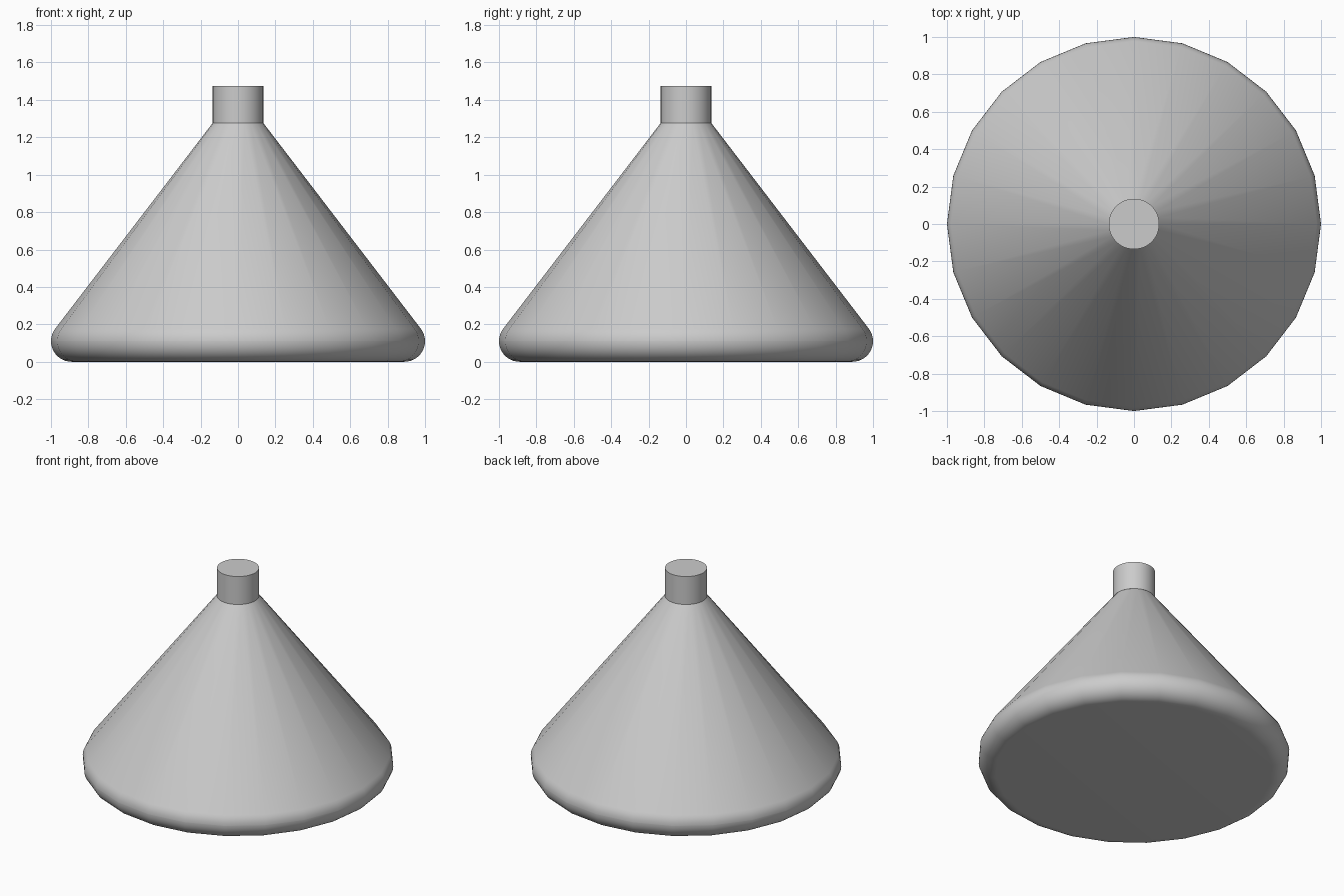
import bpy, bmesh
from math import sin, cos, pi, atan2, acos, hypot, radians

if "Cube" in bpy.data.objects:
    bpy.data.objects.remove(bpy.data.objects["Cube"])


def lathe(name, profile, sides):
    """Spin an (r, z) profile about z; the open ends are capped flat."""
    bm = bmesh.new()
    rings = [[bm.verts.new((r * cos(2 * pi * i / sides), r * sin(2 * pi * i / sides), z))
              for i in range(sides)] for r, z in profile]
    for low, high in zip(rings, rings[1:]):
        for i in range(sides):
            j = (i + 1) % sides
            bm.faces.new((low[i], low[j], high[j], high[i]))
    bm.faces.new(rings[0][::-1])
    bm.faces.new(rings[-1])
    mesh = bpy.data.meshes.new(name)
    bm.to_mesh(mesh)
    bm.free()
    obj = bpy.data.objects.new(name, mesh)
    bpy.context.collection.objects.link(obj)
    bpy.ops.object.select_all(action='DESELECT')
    obj.select_set(True)
    bpy.context.view_layer.objects.active = obj
    bpy.ops.object.shade_smooth_by_angle(angle=radians(35))
    return obj


neck_r, neck_z, top_z = 0.135, 1.277, 1.475
round_r = 0.11
cx, cz = 1 - round_r, round_r

# Conical body: 24 sides, rounded bottom rim tangent to the slope
dx, dz = neck_r - cx, neck_z - cz
end = atan2(dz, dx) - acos(round_r / hypot(dx, dz))
steps = 14
profile = []
for k in range(steps + 1):
    a = -pi / 2 + (end + pi / 2) * k / steps
    profile.append((cx + round_r * cos(a), cz + round_r * sin(a)))
# keep a ring at the widest point so the full width is reached
profile.append((cx + round_r, cz))
profile.sort(key=lambda p: p[1])
profile.append((neck_r, neck_z))
lathe("cone_body", profile, 24)

# Short round neck on top
lathe("neck", [(neck_r, neck_z), (neck_r, top_z)], 48)
